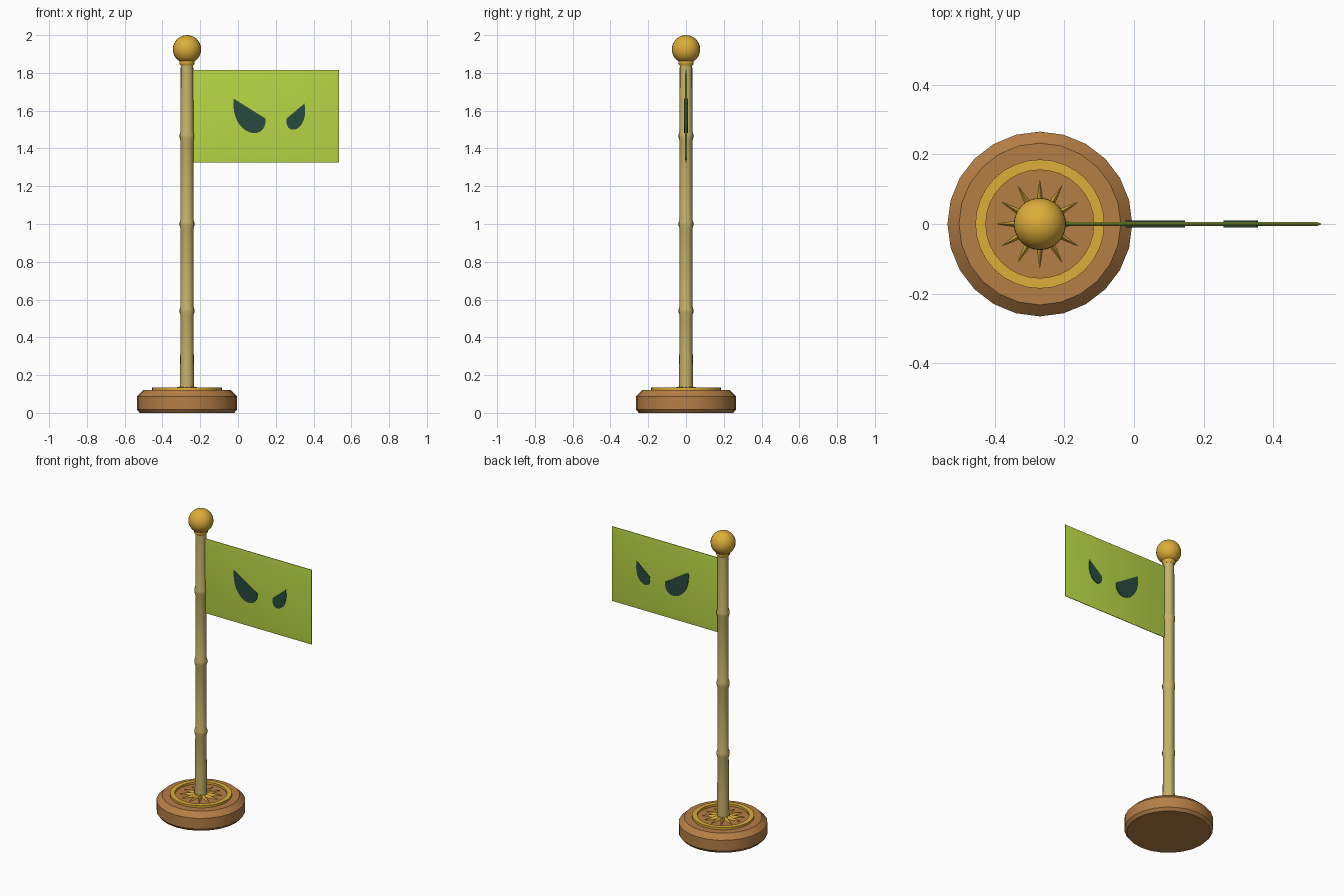
import bpy, bmesh, math
from mathutils import Matrix, Vector

if "Cube" in bpy.data.objects:
    bpy.data.objects.remove(bpy.data.objects["Cube"])

PX = -0.27  # pole axis


def material(name, rgb):
    m = bpy.data.materials.new(name)
    m.diffuse_color = (*rgb, 1)
    m.use_nodes = True
    m.node_tree.nodes["Principled BSDF"].inputs["Base Color"].default_value = m.diffuse_color
    return m


WOOD = material("wood", (0.47, 0.21, 0.06))
GOLD = material("gold", (0.72, 0.42, 0.04))
BAMBOO = material("bamboo", (0.58, 0.44, 0.14))
CLOTH = material("lime_cloth", (0.48, 0.68, 0.06))
DARK = material("dark_green", (0.02, 0.07, 0.05))


def finish(bm, name, mat, angle=None):
    bmesh.ops.remove_doubles(bm, verts=bm.verts, dist=1e-5)
    bmesh.ops.recalc_face_normals(bm, faces=bm.faces)
    me = bpy.data.meshes.new(name)
    bm.to_mesh(me)
    bm.free()
    me.materials.append(mat)
    ob = bpy.data.objects.new(name, me)
    bpy.context.collection.objects.link(ob)
    if angle:
        bpy.context.view_layer.objects.active = ob
        ob.select_set(True)
        bpy.ops.object.shade_smooth_by_angle(angle=math.radians(angle))
        ob.select_set(False)
    return ob


def lathe(name, profile, sides, mat, angle=35, closed=False):
    bm = bmesh.new()
    vs = [bm.verts.new((PX + r, 0, z)) for r, z in profile]
    pairs = list(zip(vs, vs[1:])) + ([(vs[-1], vs[0])] if closed else [])
    es = [bm.edges.new(p) for p in pairs]
    bmesh.ops.spin(bm, geom=vs + es, cent=(PX, 0, 0), axis=(0, 0, 1),
                   angle=math.tau, steps=sides, use_merge=False)
    return finish(bm, name, mat, angle)


# Round base with chamfered rims
lathe("base", [(0, 0), (0.25, 0), (0.265, 0.018), (0.265, 0.088), (0.232, 0.12), (0, 0.12)],
      24, WOOD, 30)

# Inlaid ring
lathe("base_ring", [(0.155, 0.115), (0.185, 0.115), (0.185, 0.134), (0.155, 0.134)],
      32, GOLD, 30, closed=True)

# Star of twelve ridged spikes
bm = bmesh.new()
for i in range(12):
    rot = Matrix.Translation((PX, 0, 0.12)) @ Matrix.Rotation(i * math.tau / 12, 4, 'Z')
    pts = [(0.03, -0.014, -0.002), (0.03, 0.014, -0.002), (0.03, 0, 0.02), (0.127, 0, 0.002)]
    a, b, c, d = [bm.verts.new(rot @ Vector(p)) for p in pts]
    for f in ((a, b, c), (a, c, d), (c, b, d), (b, a, d)):
        bm.faces.new(f)
finish(bm, "base_star", GOLD)

# Bamboo pole with swollen joints
prof = [(0, 0.11), (0.038, 0.11), (0.036, 0.28)]
for z in (0.54, 1.0, 1.465):
    prof += [(0.034, z - 0.025), (0.039, z - 0.009), (0.039, z + 0.009), (0.034, z + 0.025)]
prof += [(0.033, 1.86), (0, 1.86)]
lathe("pole", prof, 16, BAMBOO, 40)

# Collar and ball finial
lathe("collar", [(0, 1.838), (0.034, 1.838), (0.041, 1.85), (0.041, 1.862), (0.034, 1.872), (0, 1.872)],
      20, GOLD, 40)
bm = bmesh.new()
bmesh.ops.create_uvsphere(bm, u_segments=24, v_segments=16, radius=0.075,
                          matrix=Matrix.Translation((PX, 0, 1.925)))
finish(bm, "finial", GOLD, 40)

# Thin flag, softly thinned toward its edges
bm = bmesh.new()
xs = (-0.238, -0.225, 0.523, 0.536)
zs = (1.325, 1.355, 1.785, 1.815)
for side in (-1, 1):
    g = [[bm.verts.new((x, side * (0.006 if 0 < i < 3 and 0 < j < 3 else 0.002), z))
          for j, z in enumerate(zs)] for i, x in enumerate(xs)]
    for i in range(3):
        for j in range(3):
            bm.faces.new((g[i][j], g[i + 1][j], g[i + 1][j + 1], g[i][j + 1]))
bmesh.ops.bridge_loops(bm, edges=[e for e in bm.edges if e.is_boundary])
finish(bm, "flag", CLOTH, 40)


# Slanted eyes: straight brow, curved belly, running through the cloth
def eye(name, a, c1, c2, b, n=16):
    pts = []
    for k in range(n + 1):
        t = k / n
        s = 1 - t
        w = (s**3, 3 * s * s * t, 3 * s * t * t, t**3)
        pts.append([sum(wi * p[q] for wi, p in zip(w, (a, c1, c2, b))) for q in (0, 1)])
    bm = bmesh.new()
    face = bm.faces.new([bm.verts.new((x, -0.01, z)) for x, z in pts])
    ext = bmesh.ops.extrude_face_region(bm, geom=[face], use_keep_orig=True)
    bmesh.ops.translate(bm, vec=(0, 0.02, 0),
                        verts=[v for v in ext["geom"] if isinstance(v, bmesh.types.BMVert)])
    finish(bm, name, DARK, 30)


eye("large_eye", (-0.024, 1.664), (-0.04, 1.46), (0.155, 1.43), (0.146, 1.558))
eye("small_eye", (0.352, 1.638), (0.38, 1.49), (0.245, 1.455), (0.257, 1.558))
